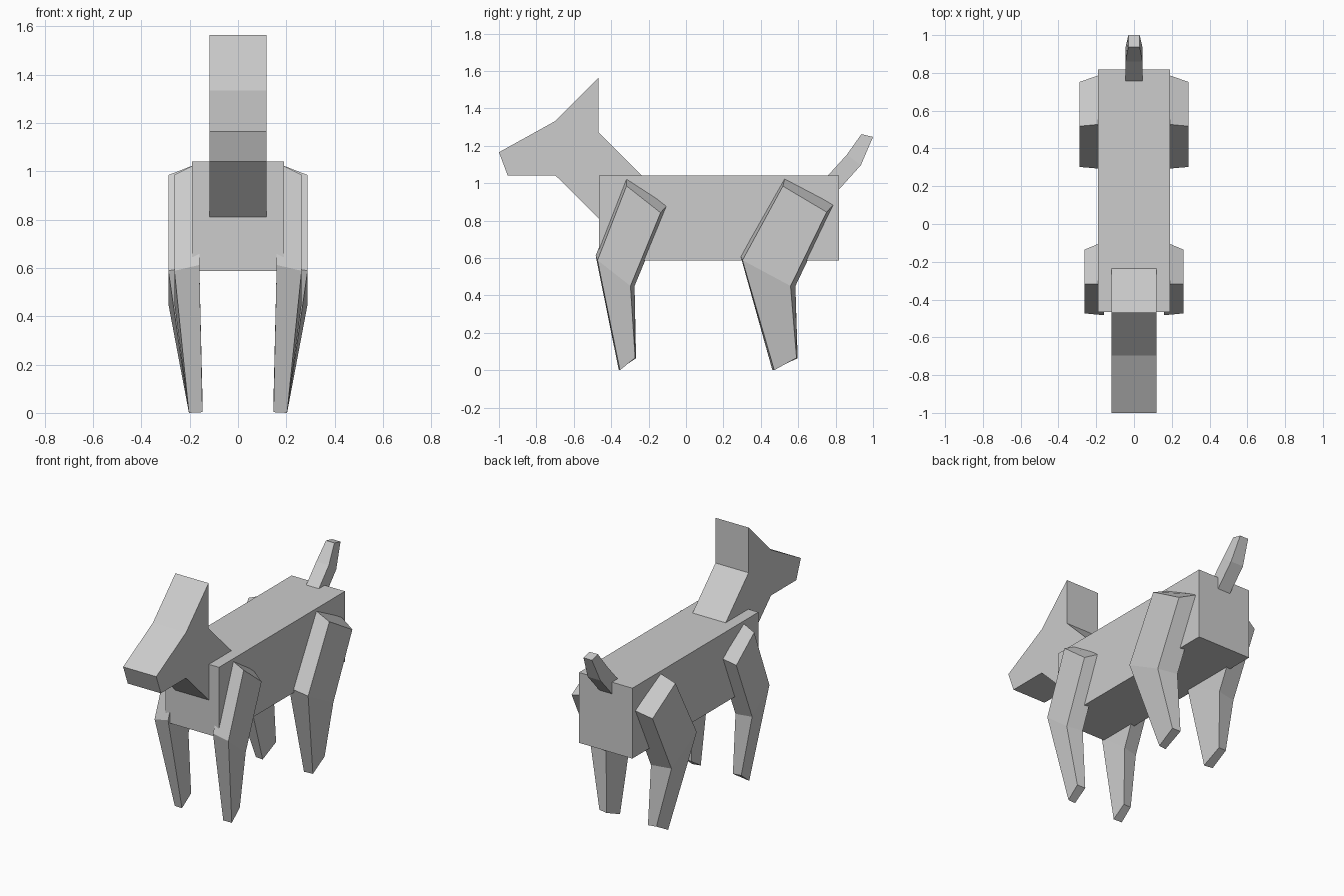
import bpy, bmesh

if "Cube" in bpy.data.objects:
    bpy.data.objects.remove(bpy.data.objects["Cube"])

grey = bpy.data.materials.new("light_grey")
grey.diffuse_color = (0.604, 0.604, 0.604, 1)
grey.use_nodes = True
grey.node_tree.nodes["Principled BSDF"].inputs["Base Color"].default_value = grey.diffuse_color


def make(name, bm):
    bmesh.ops.recalc_face_normals(bm, faces=bm.faces)
    me = bpy.data.meshes.new(name)
    bm.to_mesh(me)
    bm.free()
    me.materials.append(grey)
    ob = bpy.data.objects.new(name, me)
    bpy.context.collection.objects.link(ob)
    return ob


def extrude_profile(name, profile, half_width):
    """Side profile (y, z) extruded symmetrically across x."""
    bm = bmesh.new()
    left = [bm.verts.new((-half_width, y, z)) for y, z in profile]
    right = [bm.verts.new((half_width, y, z)) for y, z in profile]
    bm.faces.new(left)
    bm.faces.new(right[::-1])
    n = len(profile)
    for i in range(n):
        j = (i + 1) % n
        bm.faces.new((left[i], left[j], right[j], right[i]))
    return make(name, bm)


def loft(name, sections, side=1):
    """Skin four-cornered sections, capping both ends."""
    bm = bmesh.new()
    rings = [[bm.verts.new((side * x, y, z)) for x, y, z in s] for s in sections]
    for a, b in zip(rings, rings[1:]):
        for i in range(4):
            j = (i + 1) % 4
            bm.faces.new((a[i], a[j], b[j], b[i]))
    bm.faces.new(rings[0][::-1])
    bm.faces.new(rings[-1])
    return make(name, bm)


def section(x_in, front_in, back_in, x_out, front_out, back_out):
    return [(x_in, *front_in), (x_in, *back_in),
            (x_out, *back_out), (x_out, *front_out)]


# Torso
extrude_profile("body", [(-0.465, 0.587), (0.817, 0.587),
                         (0.817, 1.04), (-0.465, 1.04)], 0.19)

# Neck, snout and upright ears as one wedge
extrude_profile("head", [(-1.0, 1.165), (-0.953, 1.04), (-0.697, 1.04),
                         (-0.465, 0.81), (-0.235, 1.04), (-0.468, 1.273),
                         (-0.468, 1.564), (-0.697, 1.333)], 0.118)

# Tail: root, bend and narrowed tip
loft("tail", [
    section(-0.045, (0.74, 1.02), (0.79, 0.935), 0.045, (0.74, 1.02), (0.79, 0.935)),
    section(-0.045, (0.86, 1.152), (0.935, 1.096), 0.045, (0.86, 1.152), (0.935, 1.096)),
    section(-0.03, (0.938, 1.262), (1.0, 1.247), 0.03, (0.938, 1.262), (1.0, 1.247)),
])

# Legs: shoulder, knee and foot sections, mirrored left and right
front_leg = [
    section(0.16, (-0.318, 1.036), (-0.093, 0.89), 0.263, (-0.318, 0.985), (-0.136, 0.842)),
    section(0.16, (-0.483, 0.612), (-0.275, 0.45), 0.263, (-0.473, 0.588), (-0.297, 0.45)),
    section(0.147, (-0.36, 0.003), (-0.267, 0.063), 0.203, (-0.353, 0.0), (-0.272, 0.066)),
]
hind_leg = [
    section(0.16, (0.53, 1.034), (0.797, 0.894), 0.288, (0.518, 0.984), (0.752, 0.845)),
    section(0.16, (0.291, 0.612), (0.585, 0.45), 0.288, (0.302, 0.588), (0.559, 0.45)),
    section(0.147, (0.461, 0.003), (0.597, 0.063), 0.203, (0.472, 0.0), (0.591, 0.066)),
]
for side, label in ((-1, "left"), (1, "right")):
    loft("front_leg_" + label, front_leg, side)
    loft("hind_leg_" + label, hind_leg, side)
